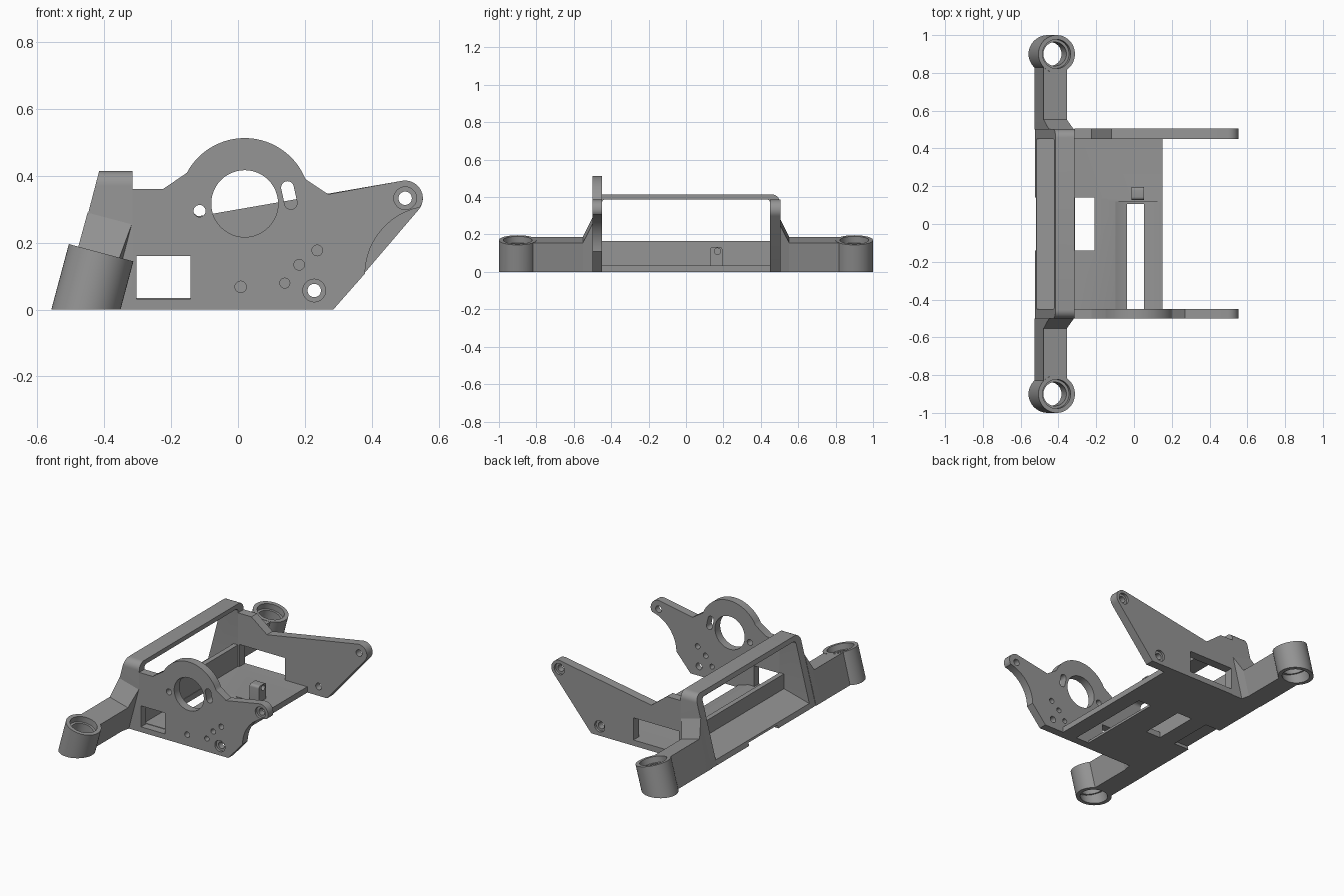
import bpy, bmesh, math
from mathutils import Matrix, Vector

if "Cube" in bpy.data.objects:
    bpy.data.objects.remove(bpy.data.objects["Cube"])

grey = bpy.data.materials.new("grey plastic")
grey.diffuse_color = (0.30, 0.30, 0.30, 1)
grey.use_nodes = True
grey.node_tree.nodes["Principled BSDF"].inputs["Base Color"].default_value = grey.diffuse_color


def finish(name, bm):
    bmesh.ops.recalc_face_normals(bm, faces=bm.faces)
    me = bpy.data.meshes.new(name)
    bm.to_mesh(me)
    bm.free()
    me.materials.append(grey)
    ob = bpy.data.objects.new(name, me)
    bpy.context.collection.objects.link(ob)
    return ob


def loft(name, a, b):
    """Closed solid between two matching outlines."""
    bm = bmesh.new()
    va, vb = [bm.verts.new(p) for p in a], [bm.verts.new(p) for p in b]
    bm.faces.new(va)
    bm.faces.new(vb[::-1])
    n = len(a)
    for i in range(n):
        j = (i + 1) % n
        bm.faces.new((va[i], vb[i], vb[j], va[j]))
    return finish(name, bm)


def prism_y(name, pts, y0, y1):
    return loft(name, [(x, y0, z) for x, z in pts], [(x, y1, z) for x, z in pts])


def prism_x(name, pts, x0, x1):
    return loft(name, [(x0, y, z) for y, z in pts], [(x1, y, z) for y, z in pts])


def box(name, x0, x1, y0, y1, z0, z1):
    return prism_y(name, [(x0, z0), (x1, z0), (x1, z1), (x0, z1)], y0, y1)


def arc(cx, cz, r, a0, a1, n=12):
    angles = [math.radians(a0 + (a1 - a0) * i / n) for i in range(n + 1)]
    return [(cx + r * math.cos(t), cz + r * math.sin(t)) for t in angles]


def disc(x, z, r, y0, y1, n=32):
    return prism_y("cutter", arc(x, z, r, 0, 360, n)[:-1], y0, y1)


def boolean(ob, tool, op='DIFFERENCE'):
    mod = ob.modifiers.new("cut", 'BOOLEAN')
    mod.operation, mod.object, mod.solver = op, tool, 'EXACT'
    bpy.context.view_layer.objects.active = ob
    bpy.ops.object.modifier_apply(modifier=mod.name)
    bpy.data.objects.remove(tool)


def smooth(ob):
    bpy.ops.object.select_all(action='DESELECT')
    ob.select_set(True)
    bpy.context.view_layer.objects.active = ob
    bpy.ops.object.shade_smooth_by_angle(angle=math.radians(30))


def screw_holes(ob, y_out, inward):
    """Two through holes with a counterbore on the outer face."""
    for x, z in [(0.228, 0.057), (0.5, 0.333)]:
        boolean(ob, disc(x, z, 0.02, y_out - 0.1, y_out + 0.1))
        boolean(ob, disc(x, z, 0.034, y_out - 0.02 * inward, y_out + 0.015 * inward))


# Front side plate: motor ring, short arm with a concave underside
front = prism_y("front_side_plate",
                [(-0.315, 0), (0.285, 0), (0.38, 0.108)]
                + arc(0.585, 0.105, 0.205, 176, 102, 12)
                + arc(0.5, 0.333, 0.053, -20, 98, 10)
                + [(0.27, 0.345), (0.205, 0.388)]
                + arc(0.02, 0.317, 0.196, 22, 152, 32)
                + [(-0.225, 0.36), (-0.315, 0.36)], -0.5, -0.45)
boolean(front, disc(0.02, 0.317, 0.1, -0.6, -0.4, 48))
for x, z, r in [(-0.115, 0.295, 0.018), (0.008, 0.068, 0.017), (0.14, 0.079, 0.015),
                (0.183, 0.134, 0.016), (0.237, 0.177, 0.016)]:
    boolean(front, disc(x, z, r, -0.6, -0.4, 24))
slot = arc(0.148, 0.365, 0.019, 10, 190) + arc(0.158, 0.319, 0.019, 190, 370)
boolean(front, prism_y("cutter", slot, -0.6, -0.4))
boolean(front, box("cutter", -0.303, -0.142, -0.6, -0.4, 0.032, 0.16))
screw_holes(front, -0.5, 1)
smooth(front)

# Rear side plate: straight arm and a longer window
rear = prism_y("rear_side_plate",
               [(-0.315, 0), (0.285, 0)]
               + arc(0.5, 0.333, 0.053, -41, 99, 12)
               + [(-0.12, 0.279), (-0.225, 0.36), (-0.315, 0.36)], 0.45, 0.505)
boolean(rear, box("cutter", -0.305, 0.0, 0.4, 0.6, 0.035, 0.17))
screw_holes(rear, 0.505, -1)
smooth(rear)

# Leaning arch with rounded shoulders
outline = ([(-0.5, 0), (-0.45, 0)] + arc(-0.43, 0.368, 0.02, 180, 90, 6)
           + arc(0.43, 0.368, 0.02, 90, 0, 6) + [(0.45, 0), (0.502, 0)]
           + arc(0.457, 0.37, 0.045, 0, 90, 8) + arc(-0.455, 0.37, 0.045, 90, 180, 8))
arch = prism_x("leaning_arch", outline, -0.6, -0.315)
boolean(arch, prism_y("cutter", [(-0.526, -0.01), (-0.415, 0.416), (-0.3, 0.416),
                                 (-0.3, -0.01)], -0.7, 0.7), 'INTERSECT')
smooth(arch)

# Tray with a sloping floor and a low back wall
tray = prism_y("tray", [(-0.524, 0), (-0.515, 0.03), (-0.345, 0.075), (-0.345, 0.165),
                        (-0.315, 0.165), (-0.315, 0)], -0.45, 0.45)
boolean(tray, box("cutter", -0.6, -0.42, -0.14, 0.14, -0.1, 0.018))

# Base plate with slots and a curved motor cradle
base = box("base_plate", -0.315, 0.152, -0.45, 0.45, 0, 0.035)
boolean(base, disc(0.022, 0.317, 0.308, -0.46, 0.12, 96))
boolean(base, box("cutter", -0.312, -0.21, -0.14, 0.14, -0.1, 0.1))
boolean(base, box("cutter", -0.038, 0.053, -0.46, 0.105, -0.1, 0.1))
smooth(base)

# Small round-topped post with a cross hole
post_side = [(0.128, 0.02), (0.195, 0.02)] + arc(0.18, 0.117, 0.015, 0, 90, 5) \
    + arc(0.143, 0.117, 0.015, 90, 180, 5)
post = prism_x("post", post_side, -0.012, 0.052)
boolean(post, prism_x("cutter", arc(0.168, 0.11, 0.017, 0, 360, 20)[:-1], -0.1, 0.1))
smooth(post)

# Mounting arms, flared roots and tilted bosses on both ends
tilt = Matrix.Rotation(math.radians(15), 4, 'Y')


def tilted_cylinder(name, y, r, h0, h1):
    bm = bmesh.new()
    bmesh.ops.create_cone(bm, cap_ends=True, segments=48, radius1=r, radius2=r, depth=h1 - h0)
    bm.transform(Matrix.Translation((-0.455, y, 0)) @ tilt
                 @ Matrix.Translation((0, 0, (h0 + h1) / 2)))
    return finish(name, bm)


arm_section = [(-0.526, 0), (-0.478, 0.187), (-0.355, 0.154), (-0.396, 0)]
root_section = [(-0.526, 0), (-0.45, 0.29), (-0.318, 0.255), (-0.385, 0)]
for side, end in [(-1, "front"), (1, "rear")]:
    arm = prism_y(end + "_arm", arm_section, side * 0.54, side * 0.9)
    boolean(arm, tilted_cylinder("cutter", side * 0.9, 0.09, -0.1, 0.4))
    loft(end + "_arm_root", [(x, side * 0.5, z) for x, z in root_section],
         [(x, side * 0.552, z) for x, z in arm_section])
    boss = tilted_cylinder(end + "_boss", side * 0.9, 0.1, -0.06, 0.176)
    boolean(boss, box("cutter", -1, 1, -2, 2, -0.5, 0))
    boolean(boss, tilted_cylinder("cutter", side * 0.9, 0.063, -0.2, 0.4))
    boolean(boss, tilted_cylinder("cutter", side * 0.9, 0.077, 0.14, 0.4))
    boolean(boss, tilted_cylinder("cutter", side * 0.9, 0.077, -0.2, 0.04))
    smooth(boss)
